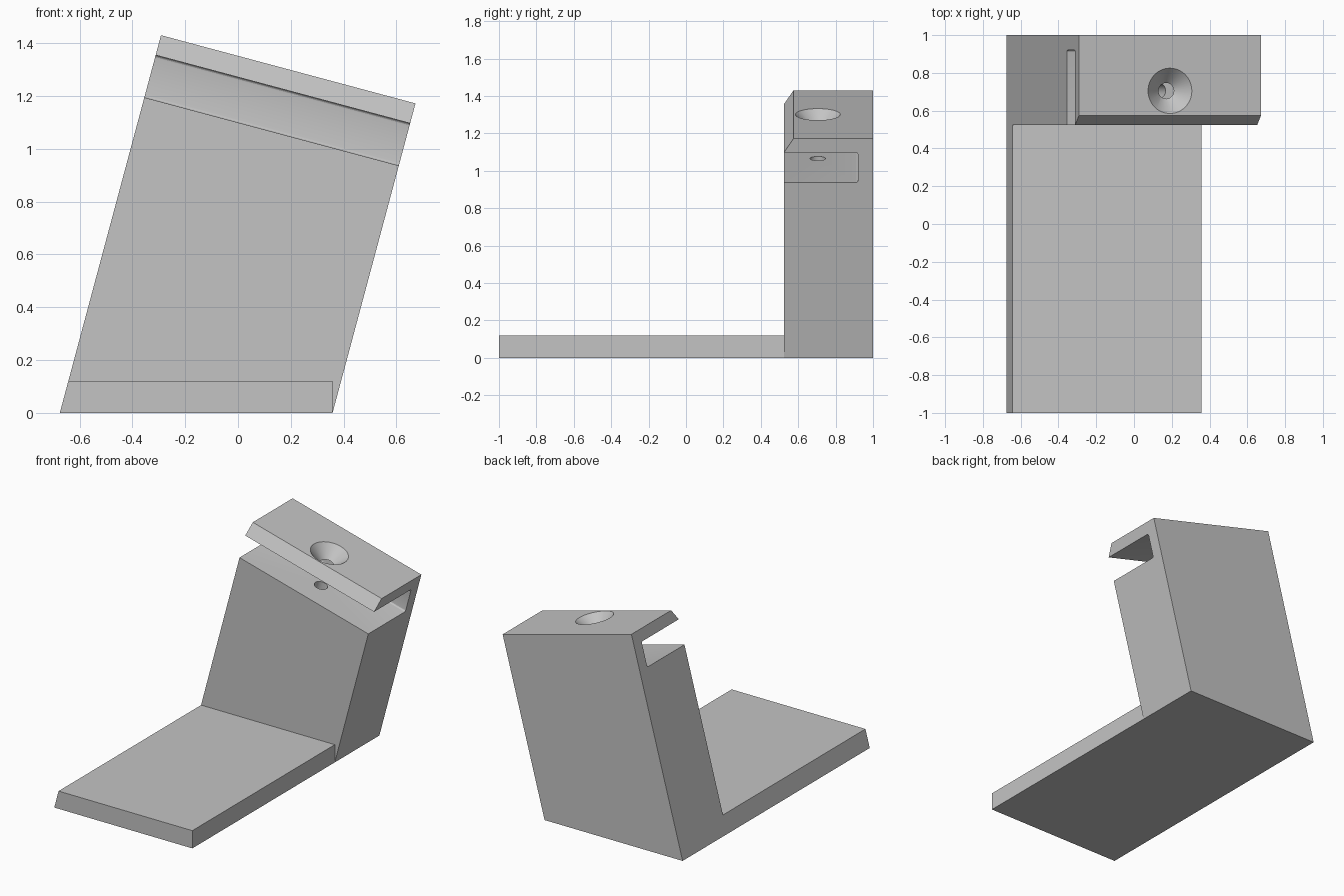
import bpy, bmesh, math
from mathutils import Matrix, Vector

cube = bpy.data.objects.get("Cube")
if cube:
    bpy.data.objects.remove(cube, do_unlink=True)

grey = bpy.data.materials.new("plain_grey")
grey.use_nodes = True
COLOUR = (0.55, 0.55, 0.55, 1)
grey.diffuse_color = COLOUR
grey.node_tree.nodes["Principled BSDF"].inputs["Base Color"].default_value = COLOUR

TILT = math.radians(15)
LEFT, FRONT, BACK = -0.675, 0.523, 1.0     # lower corner of the block, its front and back
WIDTH, TOP = 0.998, 1.481                  # measured along the tilted axes
SLOT_LOW, SLOT_HIGH, SLOT_BACK = 1.237, 1.403, 0.92
lean = Matrix.Translation((LEFT, 0, 0)) @ Matrix.Rotation(TILT, 4, "Y")


def prism(bm, points, step):
    """Extrude a closed outline by a vector."""
    face = bm.faces.new([bm.verts.new(p) for p in points])
    out = bmesh.ops.extrude_face_region(bm, geom=[face])
    verts = [v for v in out["geom"] if isinstance(v, bmesh.types.BMVert)]
    bmesh.ops.translate(bm, verts=verts, vec=step)
    bmesh.ops.recalc_face_normals(bm, faces=bm.faces)


def finish(bm, name):
    bmesh.ops.recalc_face_normals(bm, faces=bm.faces)
    mesh = bpy.data.meshes.new(name)
    bm.to_mesh(mesh)
    bm.free()
    mesh.materials.append(grey)
    obj = bpy.data.objects.new(name, mesh)
    bpy.context.collection.objects.link(obj)
    return obj


def fillet(cy, cz, start, r=0.012, steps=4):
    """Quarter arc running clockwise from a start angle in degrees."""
    angles = [math.radians(start - 90 * i / steps) for i in range(steps + 1)]
    return [(cy + r * math.cos(a), cz + r * math.sin(a)) for a in angles]


# Tilted block with a front slot and a sharp bevelled lip
r = 0.012
arc_low = fillet(SLOT_BACK - r, SLOT_LOW + r, 0)[::-1]
arc_high = fillet(SLOT_BACK - r, SLOT_HIGH - r, 90)[::-1]
profile = [(BACK, -0.4), (FRONT, -0.4), (FRONT, SLOT_LOW), *arc_low, *arc_high,
           (FRONT, SLOT_HIGH), (FRONT + 0.052, TOP), (BACK, TOP)]
bm = bmesh.new()
prism(bm, [(0, y, z) for y, z in profile], (WIDTH, 0, 0))
bmesh.ops.transform(bm, matrix=lean, verts=bm.verts)
cut = bmesh.ops.bisect_plane(bm, geom=bm.verts[:] + bm.edges[:] + bm.faces[:],
                             plane_co=(0, 0, 0), plane_no=(0, 0, 1), clear_inner=True)
rim = [e for e in cut["geom_cut"] if isinstance(e, bmesh.types.BMEdge)]
bmesh.ops.holes_fill(bm, edges=rim)
block = finish(bm, "tilted_block")

# Countersunk screw hole, cut through the lip and into the slot floor
bm = bmesh.new()
HOLE = 0.042
outline = [(0, TOP + 0.02), (0.14, TOP + 0.02), (HOLE, SLOT_HIGH),
           (HOLE, SLOT_LOW - 0.2), (0, SLOT_LOW - 0.2)]
verts = [bm.verts.new((x, 0, z)) for x, z in outline]
edges = [bm.edges.new(pair) for pair in zip(verts, verts[1:])]
bmesh.ops.spin(bm, geom=verts + edges, cent=(0, 0, 0), axis=(0, 0, 1),
               angle=math.tau, steps=48, use_duplicate=False)
bmesh.ops.remove_doubles(bm, verts=bm.verts, dist=0.0001)
bmesh.ops.transform(bm, matrix=lean @ Matrix.Translation((WIDTH / 2, 0.705, 0)),
                    verts=bm.verts)
cutter = finish(bm, "screw_hole_cutter")
cutter.hide_render = True

boolean = block.modifiers.new("screw_hole", "BOOLEAN")
boolean.operation = "DIFFERENCE"
boolean.solver = "EXACT"
boolean.object = cutter
bpy.context.view_layer.objects.active = block
block.select_set(True)
bpy.ops.object.modifier_apply(modifier=boolean.name)
bpy.data.objects.remove(cutter, do_unlink=True)
bpy.ops.object.shade_smooth_by_angle(angle=math.radians(20))

# Flat base plate, slanted on its right edge to follow the block
RIGHT = LEFT + WIDTH / math.cos(TILT)
THICK = 0.12
bm = bmesh.new()
prism(bm, [(LEFT, -1, 0), (RIGHT, -1, 0), (RIGHT, -1, THICK),
           (LEFT + THICK * math.tan(TILT), -1, THICK)], (0, FRONT + 1, 0))
finish(bm, "base_plate")
